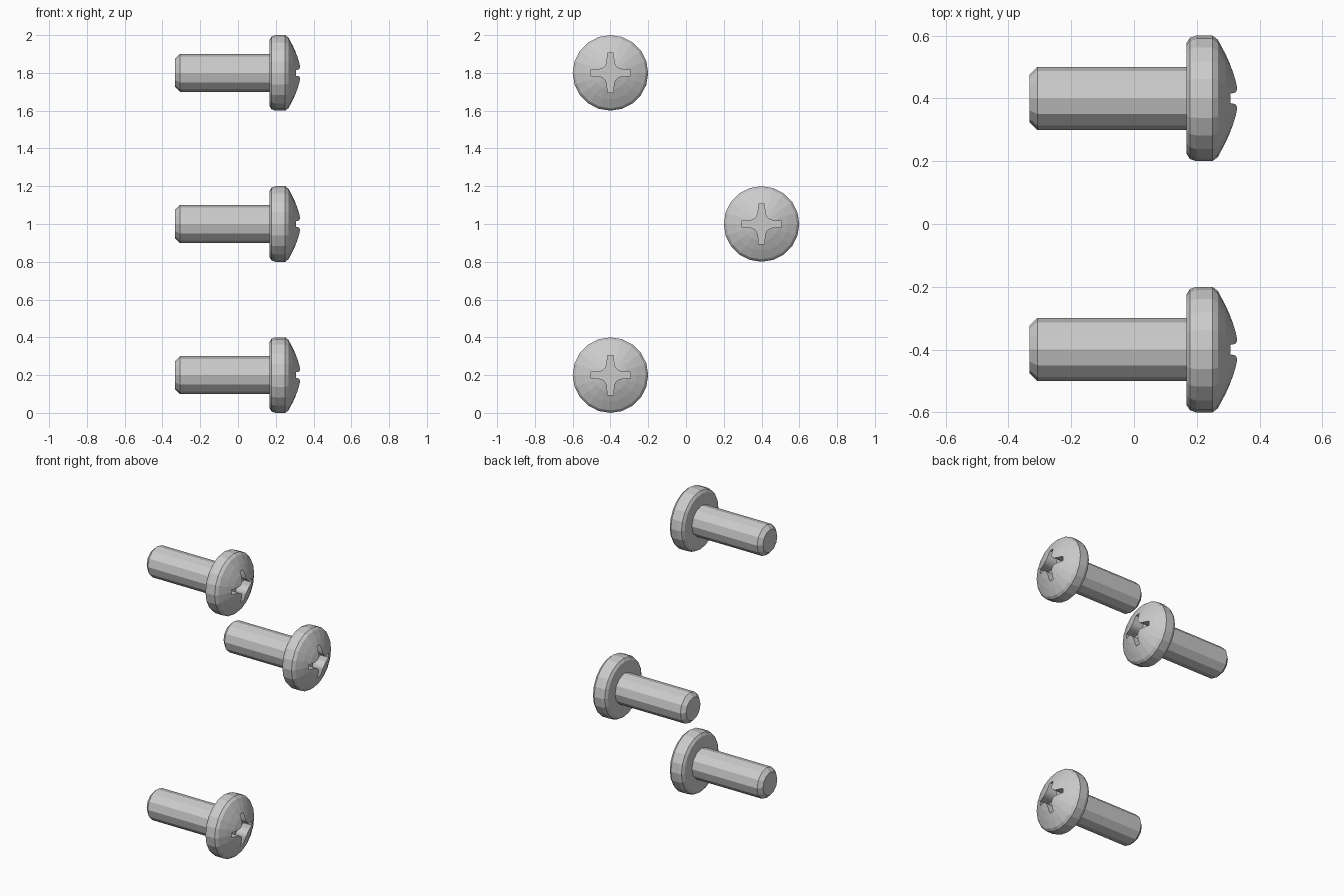
import bpy, bmesh
from math import sin, cos, pi

if "Cube" in bpy.data.objects:
    bpy.data.objects.remove(bpy.data.objects["Cube"])


def make_object(name, bm):
    bmesh.ops.recalc_face_normals(bm, faces=bm.faces)
    mesh = bpy.data.meshes.new(name)
    bm.to_mesh(mesh)
    bm.free()
    obj = bpy.data.objects.new(name, mesh)
    bpy.context.collection.objects.link(obj)
    return obj


def lathe(name, profile, sides):
    """Closed flat-faced solid turned around the x axis from (x, radius) points."""
    bm = bmesh.new()
    rings = []
    for x, r in profile:
        rings.append([bm.verts.new((x, r * cos(2 * pi * i / sides), r * sin(2 * pi * i / sides)))
                      for i in range(sides)])
    for a, b in zip(rings, rings[1:]):
        for i in range(sides):
            j = (i + 1) % sides
            bm.faces.new((a[i], a[j], b[j], b[i]))
    bm.faces.new(rings[0])
    bm.faces.new(rings[-1])
    return make_object(name, bm)


def cross_cutter(x0, x1):
    """Cross-shaped prism with rounded inner corners."""
    quarter = [(0.105, -0.015), (0.105, 0.015)]
    c, r = 0.066, 0.048
    for k in range(6):
        a = -pi / 2 - k * pi / 10
        quarter.append((c + r * cos(a), c + r * sin(a)))
    outline = []
    for q in range(4):
        s, t = round(sin(q * pi / 2)), round(cos(q * pi / 2))
        outline += [(y * t - z * s, y * s + z * t) for y, z in quarter]
    bm = bmesh.new()
    face = bm.faces.new([bm.verts.new((x0, y, z)) for y, z in outline])
    ext = bmesh.ops.extrude_face_region(bm, geom=[face])
    for v in ext["geom"]:
        if isinstance(v, bmesh.types.BMVert):
            v.co.x = x1
    if face.is_valid and len(bm.faces) == len(outline) + 1:
        bm.faces.new([v for v in face.verts])
    bmesh.ops.holes_fill(bm, edges=bm.edges, sides=0)
    return make_object("recess_cutter", bm)


# Domed pan head
head = lathe("screw_head", [(0.167, 0.176), (0.178, 0.193), (0.198, 0.2), (0.25, 0.2),
                            (0.267, 0.187), (0.292, 0.14), (0.314, 0.09),
                            (0.328, 0.045), (0.333, 0.015)], 20)

# Cross recess cut into the dome
cutter = cross_cutter(0.25, 0.40)
cutter.hide_render = True
mod = head.modifiers.new("cross_recess", 'BOOLEAN')
mod.operation = 'DIFFERENCE'
mod.solver = 'EXACT'
mod.object = cutter
bpy.context.view_layer.objects.active = head
head.select_set(True)
bpy.ops.object.modifier_apply(modifier=mod.name)
bpy.data.objects.remove(cutter)

# Plain shank with chamfered tip
shank = lathe("screw_shank", [(-0.333, 0.075), (-0.308, 0.1), (0.169, 0.1)], 12)

# Three identical screws in a triangle
for n, (y, z) in enumerate([(-0.4, 0.2), (0.4, 1.0), (-0.4, 1.8)]):
    for part in (head, shank):
        obj = part
        if n:
            obj = part.copy()
            bpy.context.collection.objects.link(obj)
        obj.name = f"{part.name.rsplit('_', 1)[0] if part.name[-1].isdigit() else part.name}_{n + 1}"
        obj.location = (0, y, z)
